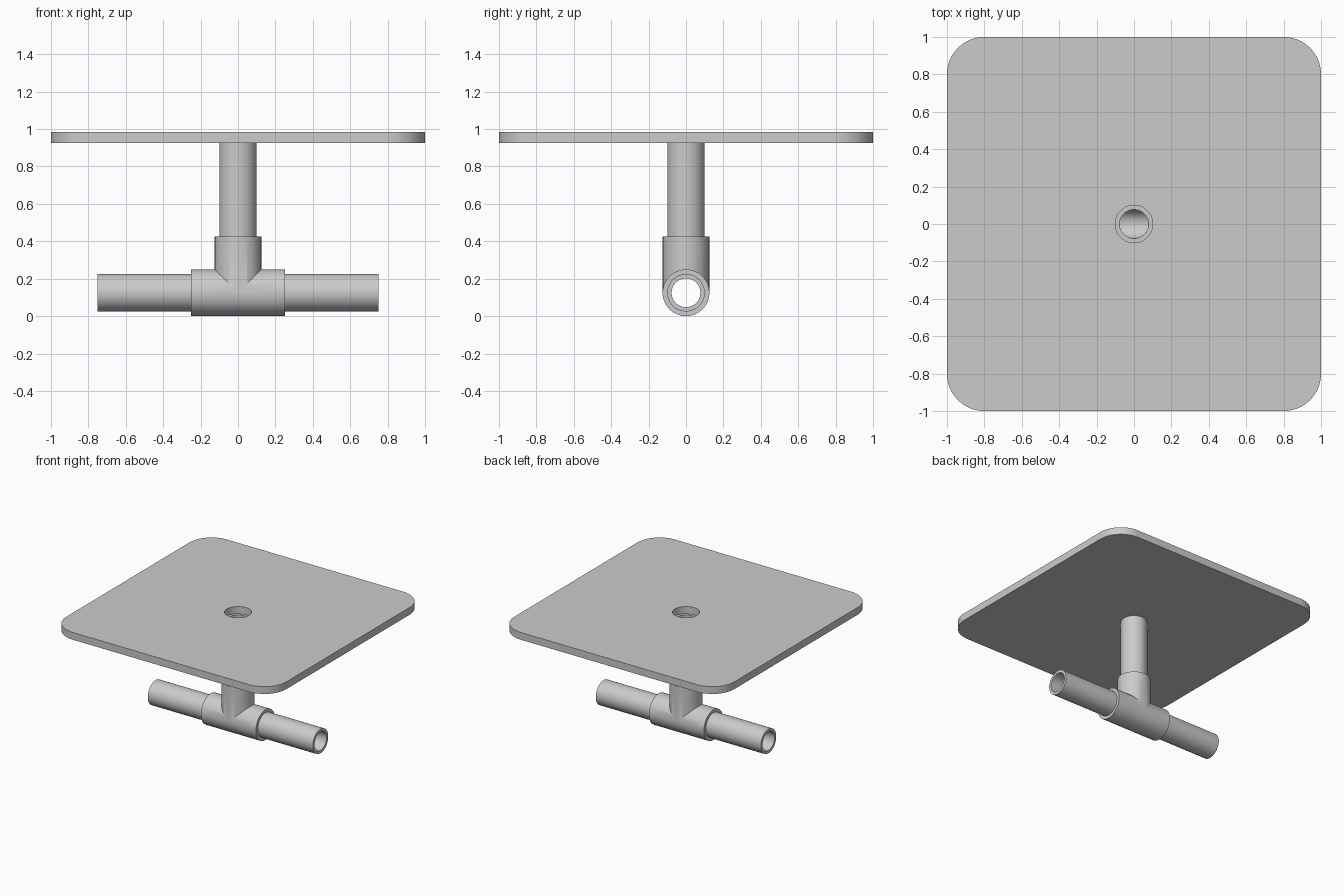
import bpy, bmesh, math
from mathutils import Vector

if "Cube" in bpy.data.objects:
    bpy.data.objects.remove(bpy.data.objects["Cube"], do_unlink=True)

grey = bpy.data.materials.new("plain grey")
grey.use_nodes = True
grey.diffuse_color = (0.6, 0.6, 0.6, 1)
grey.node_tree.nodes["Principled BSDF"].inputs["Base Color"].default_value = (0.6, 0.6, 0.6, 1)

AXIS_Z = 0.125              # height of the horizontal run
PIPE_R, BORE_R, SLEEVE_R = 0.1, 0.077, 0.125
BRANCH_TOP, PLATE_Z, PLATE_T = 0.425, 0.925, 0.06
SIDES = 64


def add_rod(name, start, end, radius):
    """Solid cylinder between two points."""
    start, end = Vector(start), Vector(end)
    axis = end - start
    bpy.ops.mesh.primitive_cylinder_add(
        vertices=SIDES, radius=radius, depth=axis.length, location=(start + end) / 2,
        rotation=axis.to_track_quat('Z', 'Y').to_euler())
    rod = bpy.context.object
    rod.name = name
    rod.data.materials.append(grey)
    return rod


def combine(target, tool, operation):
    """Apply a boolean and discard the tool object."""
    mod = target.modifiers.new("cut", 'BOOLEAN')
    mod.operation, mod.object, mod.solver = operation, tool, 'EXACT'
    bpy.context.view_layer.objects.active = target
    bpy.ops.object.modifier_apply(modifier=mod.name)
    bpy.data.objects.remove(tool, do_unlink=True)


def smooth(obj):
    bpy.ops.object.select_all(action='DESELECT')
    obj.select_set(True)
    bpy.context.view_layer.objects.active = obj
    bpy.ops.object.shade_smooth_by_angle(angle=math.radians(30))


def add_pipe(name, start, end):
    """Hollow, open-ended pipe."""
    axis = (Vector(end) - Vector(start)).normalized() * 0.05
    pipe = add_rod(name, start, end, PIPE_R)
    combine(pipe, add_rod("bore", Vector(start) - axis, Vector(end) + axis, BORE_R), 'DIFFERENCE')
    smooth(pipe)


# Tee fitting: run and branch joined, then bored through
tee = add_rod("tee_fitting", (-0.25, 0, AXIS_Z), (0.25, 0, AXIS_Z), SLEEVE_R)
combine(tee, add_rod("branch", (0, 0, AXIS_Z), (0, 0, BRANCH_TOP), SLEEVE_R - 0.0005), 'UNION')
combine(tee, add_rod("run_bore", (-0.4, 0, AXIS_Z), (0.4, 0, AXIS_Z), BORE_R), 'DIFFERENCE')
combine(tee, add_rod("branch_bore", (0, 0, AXIS_Z), (0, 0, 0.6), BORE_R - 0.0005), 'DIFFERENCE')
smooth(tee)

# Pipes leaving the tee
for name, side in (("left_pipe", 1), ("right_pipe", -1)):
    add_pipe(name, (side * 0.25, 0, AXIS_Z), (side * 0.75, 0, AXIS_Z))
add_pipe("upright_pipe", (0, 0, BRANCH_TOP), (0, 0, PLATE_Z))

# Square plate with rounded corners and a central hole
mesh = bpy.data.meshes.new("top_plate")
bm = bmesh.new()
bmesh.ops.create_cube(bm, size=2)
bmesh.ops.scale(bm, vec=(1, 1, PLATE_T / 2), verts=bm.verts)
bmesh.ops.translate(bm, vec=(0, 0, PLATE_Z + PLATE_T / 2), verts=bm.verts)
corners = [e for e in bm.edges if abs(e.verts[0].co.z - e.verts[1].co.z) > 0.01]
bmesh.ops.bevel(bm, geom=corners, offset=0.2, segments=16, profile=0.5, affect='EDGES')
bm.to_mesh(mesh)
bm.free()
mesh.materials.append(grey)
plate = bpy.data.objects.new("top_plate", mesh)
bpy.context.collection.objects.link(plate)
combine(plate, add_rod("hole", (0, 0, PLATE_Z - 0.1), (0, 0, PLATE_Z + 0.2), PIPE_R), 'DIFFERENCE')
smooth(plate)
